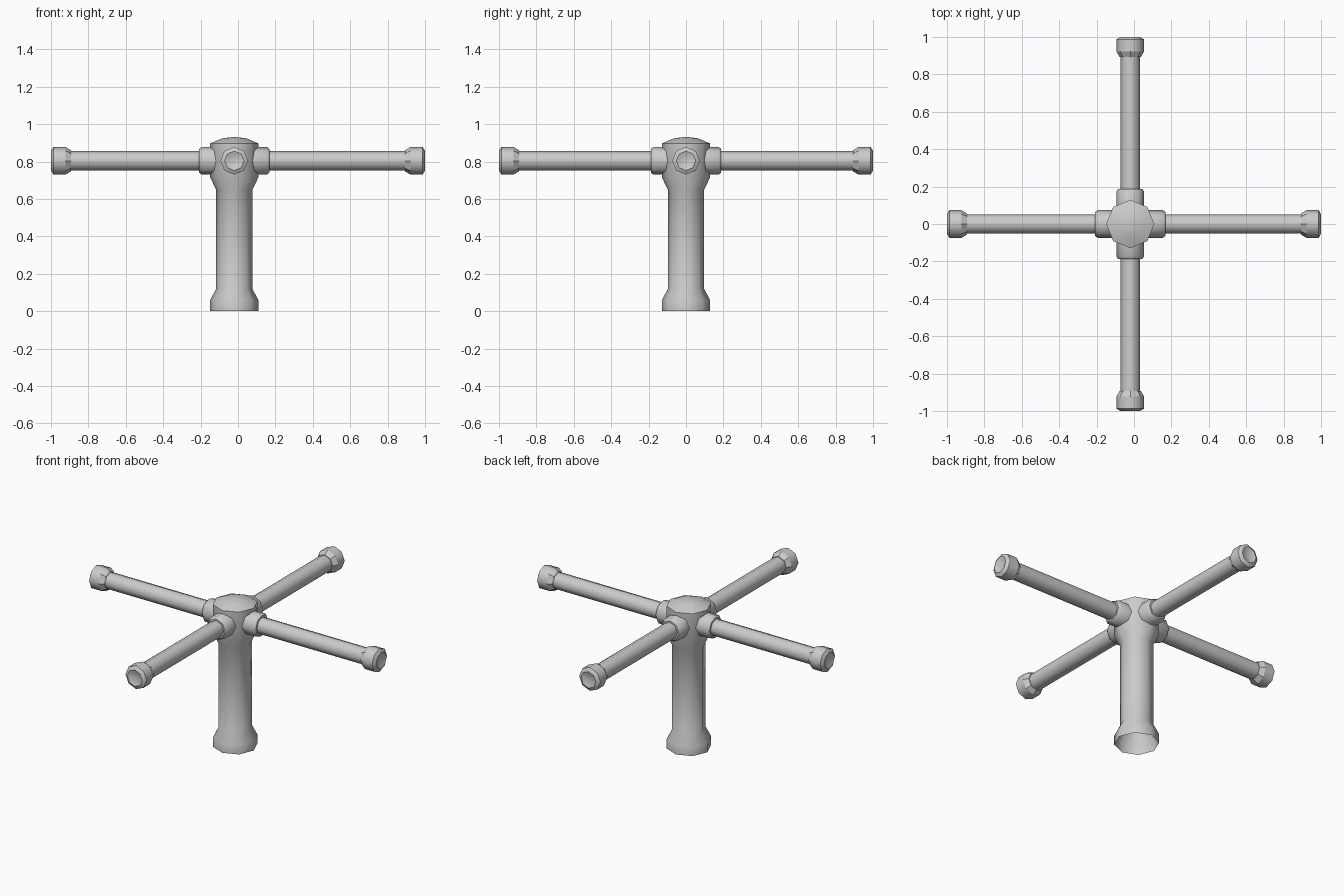
import bpy, bmesh, math
from mathutils import Matrix, Vector

cube = bpy.data.objects.get("Cube")
if cube:
    bpy.data.objects.remove(cube, do_unlink=True)

# Single painted-metal colour
grey = bpy.data.materials.new("light_grey")
grey.use_nodes = True
colour = (0.6, 0.6, 0.6, 1)
grey.diffuse_color = colour
grey.node_tree.nodes["Principled BSDF"].inputs["Base Color"].default_value = colour

SIDES = 8
CENTRE = Vector((-0.02, 0, 0))
ARM_Z = 0.804


def lathe(name, profile, matrix, flat_ring=None):
    """Spin (radius, height) points into an eight-sided part along local z."""
    bm = bmesh.new()
    verts = [bm.verts.new((r, 0, h)) for r, h in profile]
    edges = [bm.edges.new(pair) for pair in zip(verts, verts[1:])]
    bmesh.ops.spin(bm, geom=verts + edges, cent=(0, 0, 0), axis=(0, 0, 1),
                   angle=math.tau, steps=SIDES)
    bmesh.ops.remove_doubles(bm, verts=bm.verts, dist=0.0005)
    bmesh.ops.recalc_face_normals(bm, faces=bm.faces)
    # Smooth the round sides, keep hard rims and any flat-faceted band
    for face in bm.faces:
        h = face.calc_center_median().z
        face.smooth = not (flat_ring and flat_ring[0] < h < flat_ring[1])
    for edge in bm.edges:
        edge.smooth = edge.calc_face_angle(0) < math.radians(48)
    mesh = bpy.data.meshes.new(name)
    bm.to_mesh(mesh)
    bm.free()
    mesh.materials.append(grey)
    obj = bpy.data.objects.new(name, mesh)
    obj.matrix_world = matrix
    bpy.context.collection.objects.link(obj)
    return obj


# Hollow post with flared foot, wide hub and domed top
lathe("post", [(0.129, 0), (0.129, 0.058), (0.097, 0.12), (0.097, 0.65),
               (0.129, 0.715), (0.129, 0.897), (0.065, 0.924), (0, 0.932)],
      Matrix.Translation(CENTRE))

# Four arms, each with a collar at the hub and a nozzle cap at the tip
arms = {"left": ((1, 0, 0), 1.02), "right": ((-1, 0, 0), 0.98),
        "back": ((0, 1, 0), 1.0), "front": ((0, -1, 0), 1.0)}
for side, (direction, length) in arms.items():
    turn = Vector(direction).to_track_quat("Z", "Y").to_matrix().to_4x4()
    place = Matrix.Translation(CENTRE + Vector((0, 0, ARM_Z))) @ turn

    lathe(side + "_collar", [(0.074, 0.08), (0.074, 0.175), (0.063, 0.188),
                             (0.05, 0.188)], place)
    lathe(side + "_arm", [(0.052, 0.1), (0.052, length - 0.06)], place)

    tip = length
    lathe(side + "_nozzle", [(0.05, tip - 0.108), (0.056, tip - 0.108),
                             (0.074, tip - 0.078), (0.074, tip - 0.013),
                             (0.052, tip), (0.03, tip - 0.008), (0, tip - 0.011)],
          place, (tip - 0.107, tip - 0.079))
